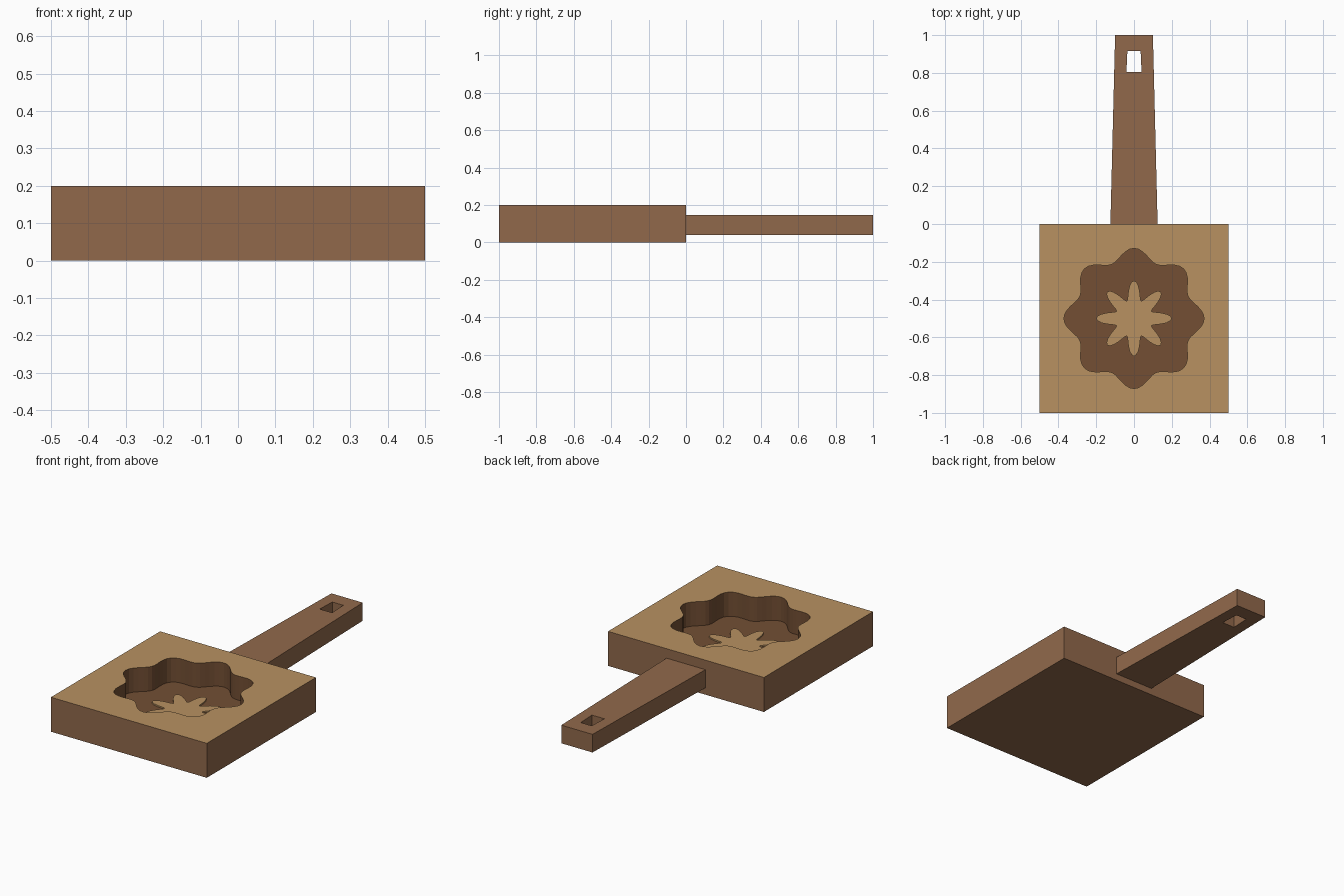
import bpy, bmesh
from math import cos, sin, pi

if "Cube" in bpy.data.objects:
    bpy.data.objects.remove(bpy.data.objects["Cube"])


def material(name, rgb):
    m = bpy.data.materials.new(name)
    lin = [(c / 255 / 12.92) if c < 11 else ((c / 255 + 0.055) / 1.055) ** 2.4 for c in rgb]
    m.diffuse_color = (*lin, 1)
    m.use_nodes = True
    m.node_tree.nodes["Principled BSDF"].inputs["Base Color"].default_value = m.diffuse_color
    return m


TAN = material("light_wood", (184, 145, 97))
BROWN = material("brown_wood", (145, 105, 75))
DARK = material("dark_wood", (115, 79, 52))


def prism(name, outline, z0, z1, mat):
    """Extrude a closed xy outline between two heights."""
    bm = bmesh.new()
    base = bm.faces.new([bm.verts.new((x, y, z0)) for x, y in outline])
    top = bmesh.ops.extrude_face_region(bm, geom=[base])["geom"]
    bmesh.ops.translate(bm, vec=(0, 0, z1 - z0),
                        verts=[v for v in top if isinstance(v, bmesh.types.BMVert)])
    bmesh.ops.recalc_face_normals(bm, faces=bm.faces)
    mesh = bpy.data.meshes.new(name)
    bm.to_mesh(mesh)
    bm.free()
    mesh.materials.append(mat)
    obj = bpy.data.objects.new(name, mesh)
    bpy.context.collection.objects.link(obj)
    return obj


def flower(radius, wave, n=96):
    """Eight-lobed outline around the block centre."""
    pts = []
    for i in range(n):
        t = 2 * pi * i / n
        r = radius + wave * cos(8 * t)
        pts.append((r * cos(t), -0.5 + r * sin(t)))
    return pts


def carve(obj, cutter):
    """Subtract the cutter, apply the cut and drop the cutter."""
    mod = obj.modifiers.new("carve", 'BOOLEAN')
    mod.operation, mod.solver, mod.object = 'DIFFERENCE', 'EXACT', cutter
    bpy.context.view_layer.objects.active = obj
    bpy.ops.object.modifier_apply(modifier=mod.name)
    bpy.data.objects.remove(cutter)


# Mould block with the flower-shaped cavity
FLOOR = 0.06
block = prism("mould_block", [(-.5, -1), (.5, -1), (.5, 0), (-.5, 0)], 0, 0.2, BROWN)
carve(block, prism("cavity_cutter", flower(0.34, 0.031), FLOOR, 0.3, BROWN))

# Light top face, dark cavity
block.data.materials.clear()
for m in (BROWN, TAN, DARK):
    block.data.materials.append(m)
for p in block.data.polygons:
    c = p.center
    on_rim = abs(c.x) > 0.49 or c.y > -0.01 or c.y < -0.99
    if p.normal.z > 0.9 and c.z > 0.19:
        p.material_index = 1
    elif p.normal.z < -0.9 or on_rim:
        p.material_index = 0
    else:
        p.material_index = 2

# Petal star on the cavity floor
prism("petal_star", flower(0.15, 0.05), FLOOR - 0.01, FLOOR + 0.008, TAN)

# Tapered handle with hanging hole
handle = prism("handle", [(-.125, 0), (.125, 0), (.1, 1), (-.1, 1)], 0.04, 0.145, BROWN)
carve(handle, prism("hole_cutter", [(-.04, .805), (.04, .805), (.035, .915), (-.035, .915)],
                    0, 0.2, BROWN))
